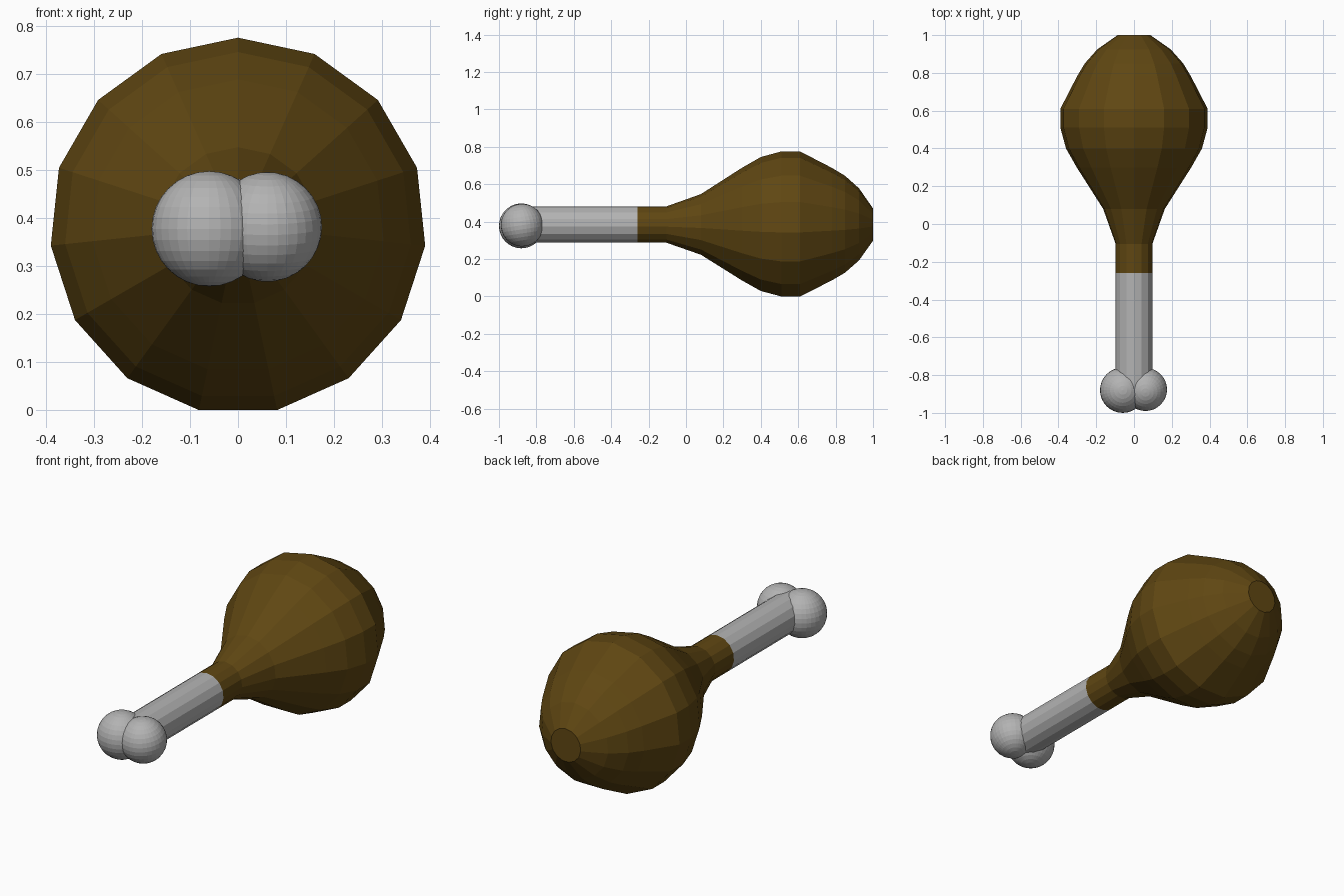
import bpy
import bmesh
from math import sin, cos, tau
from mathutils import Vector

cube = bpy.data.objects.get("Cube")
if cube:
    bpy.data.objects.remove(cube, do_unlink=True)

SIDES = 15
AXIS_Z = 0.383
SEAM_Y = -0.26


def make_material(name, colour):
    mat = bpy.data.materials.new(name)
    mat.use_nodes = True
    mat.diffuse_color = colour
    mat.node_tree.nodes["Principled BSDF"].inputs["Base Color"].default_value = colour
    return mat


bone_grey = make_material("bone grey", (0.45, 0.45, 0.45, 1))
meat_brown = make_material("roast brown", (0.115, 0.062, 0.006, 1))


def lathe(name, profile, materials):
    """Turn (y, radius) points around the long axis and cap both ends."""
    bm = bmesh.new()
    rings = []
    for y, r in profile:
        rings.append([bm.verts.new((r * sin(tau * i / SIDES), y,
                                    AXIS_Z + r * cos(tau * i / SIDES)))
                      for i in range(SIDES)])
    for a, b in zip(rings, rings[1:]):
        for i in range(SIDES):
            j = (i + 1) % SIDES
            bm.faces.new((a[i], a[j], b[j], b[i]))
    bm.faces.new(rings[0])
    bm.faces.new(rings[-1])
    bmesh.ops.recalc_face_normals(bm, faces=bm.faces)
    # Meat behind the seam, bare bone in front of it
    for f in bm.faces:
        f.material_index = int(f.calc_center_median().y > SEAM_Y)
    mesh = bpy.data.meshes.new(name)
    bm.to_mesh(mesh)
    bm.free()
    for mat in materials:
        mesh.materials.append(mat)
    obj = bpy.data.objects.new(name, mesh)
    bpy.context.collection.objects.link(obj)
    return obj


# Bone shaft flowing into the meat
lathe("shaft_and_meat",
      [(-0.87, 0.098), (SEAM_Y, 0.098), (-0.105, 0.098), (0.08, 0.164),
       (0.30, 0.305), (0.40, 0.362), (0.51, 0.392), (0.61, 0.392),
       (0.78, 0.304), (0.85, 0.262), (0.925, 0.195), (1.0, 0.087)],
      [bone_grey, meat_brown])


# Two knuckles at the bone end, slightly different in size
def knuckle(name, centre, radius, tilt):
    bpy.ops.mesh.primitive_uv_sphere_add(segments=32, ring_count=16, radius=radius,
                                         location=Vector(centre), rotation=tilt)
    obj = bpy.context.object
    obj.name = name
    obj.data.materials.append(bone_grey)


knuckle("right_knuckle", (-0.06, -0.88, 0.377), 0.12, (0, 0, 0))
knuckle("left_knuckle", (0.061, -0.876, 0.381), 0.114, (0.15, 0, 0))
